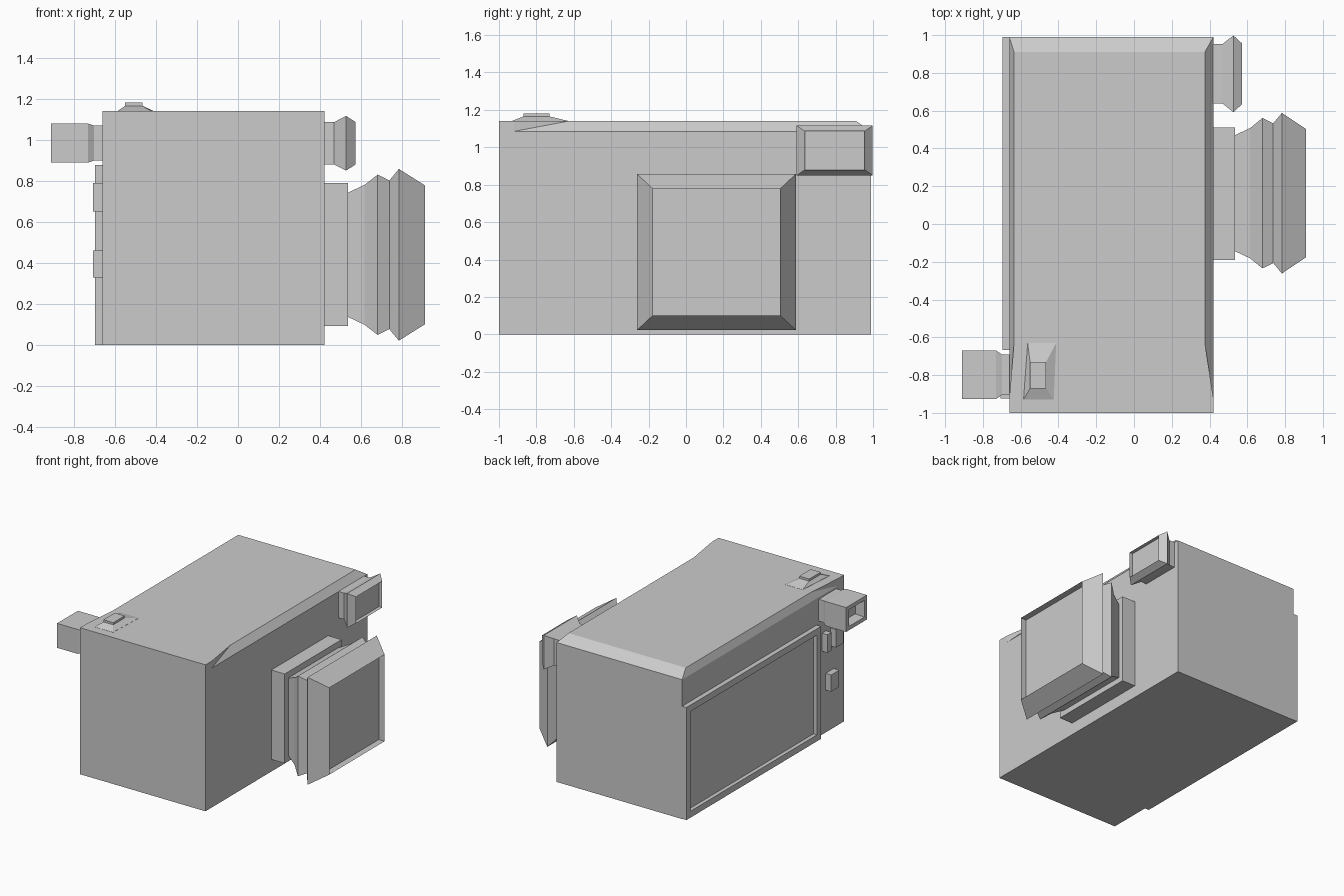
import bpy, bmesh

if "Cube" in bpy.data.objects:
    bpy.data.objects.remove(bpy.data.objects["Cube"])


def finish(name, bm):
    bmesh.ops.recalc_face_normals(bm, faces=bm.faces)
    mesh = bpy.data.meshes.new(name)
    bm.to_mesh(mesh)
    bm.free()
    obj = bpy.data.objects.new(name, mesh)
    bpy.context.collection.objects.link(obj)
    return obj


def loft(name, rings):
    """Skin a list of four-point rings and cap both ends."""
    bm = bmesh.new()
    rows = [[bm.verts.new(p) for p in ring] for ring in rings]
    for a, b in zip(rows, rows[1:]):
        for i in range(4):
            j = (i + 1) % 4
            bm.faces.new((a[i], a[j], b[j], b[i]))
    bm.faces.new(rows[0])
    bm.faces.new(rows[-1])
    return finish(name, bm)


def loft_x(name, cy, cz, sections):
    """Rectangular sections along x: (x, half width, half height)."""
    return loft(name, [[(x, cy - w, cz - h), (x, cy + w, cz - h),
                        (x, cy + w, cz + h), (x, cy - w, cz + h)]
                       for x, w, h in sections])


# Body: box with top edges chamfered, the side chamfers fading out at -y
bm = bmesh.new()
sides = []
for outer, inner in ((-0.66, -0.635), (0.42, 0.375)):
    s = [bm.verts.new(p) for p in (
        (outer, -1, 0), (outer, 0.99, 0), (outer, 0.99, 1.085),
        (outer, -0.67, 1.085), (outer, -0.92, 1.085), (outer, -0.92, 1.14),
        (outer, -1, 1.14), (inner, -0.63, 1.14), (inner, 0.91, 1.14))]
    bm.faces.new(s[:7])
    for ids in ((2, 3, 7, 8), (3, 4, 7), (4, 5, 7)):
        bm.faces.new([s[i] for i in ids])
    sides.append(s)
l, r = sides
for a, b in ((0, 1), (1, 2), (2, 8), (6, 0)):
    bm.faces.new((l[a], l[b], r[b], r[a]))
bm.faces.new([l[i] for i in (6, 5, 7, 8)] + [r[i] for i in (8, 7, 5, 6)])
finish("body", bm)

# Main lens: mount block, then stepped barrel with a recessed front
loft_x("lens_mount", 0.16, 0.4425, [(0.41, 0.35, 0.348), (0.535, 0.35, 0.348)])
loft_x("lens_barrel", 0.163, 0.44, [
    (0.53, 0.305, 0.30), (0.615, 0.345, 0.34), (0.68, 0.398, 0.39),
    (0.737, 0.37, 0.362), (0.783, 0.425, 0.418), (0.91, 0.34, 0.338),
    (0.86, 0.34, 0.338)])

# Small upper window
loft_x("upper_window", 0.795, 0.983, [
    (0.41, 0.157, 0.103), (0.468, 0.157, 0.103), (0.526, 0.203, 0.133),
    (0.573, 0.16, 0.103), (0.545, 0.16, 0.103)])

# Eyepiece with a hollow end
loft_x("eyepiece", -0.798, 0.984, [
    (-0.65, 0.108, 0.085), (-0.70, 0.108, 0.085), (-0.73, 0.128, 0.095),
    (-0.91, 0.128, 0.095), (-0.91, 0.095, 0.065), (-0.85, 0.07, 0.045)])

# Rear screen panel with a recessed display
loft_x("screen_panel", 0.162, 0.44, [
    (-0.65, 0.828, 0.438), (-0.697, 0.828, 0.438),
    (-0.697, 0.778, 0.388), (-0.667, 0.778, 0.388)])

# Rear buttons
for name, y, z, w, h in (("upper_button", -0.88, 0.72, 0.045, 0.07),
                         ("side_button", -0.755, 0.72, 0.025, 0.07),
                         ("lower_button", -0.825, 0.395, 0.05, 0.065)):
    loft_x(name, y, z, [(-0.65, w, h), (-0.707, w, h)])

# Top shutter button: skewed sloping base and raised cap
base = [(-0.585, -0.93), (-0.425, -0.93), (-0.412, -0.63), (-0.563, -0.63)]
cap = [(-0.55, -0.87), (-0.465, -0.87), (-0.465, -0.73), (-0.55, -0.73)]
loft("shutter_button", [[(x, y, z) for x, y in ring]
                        for ring, z in ((base, 1.135), (base, 1.141),
                                        (cap, 1.165), (cap, 1.182))])
